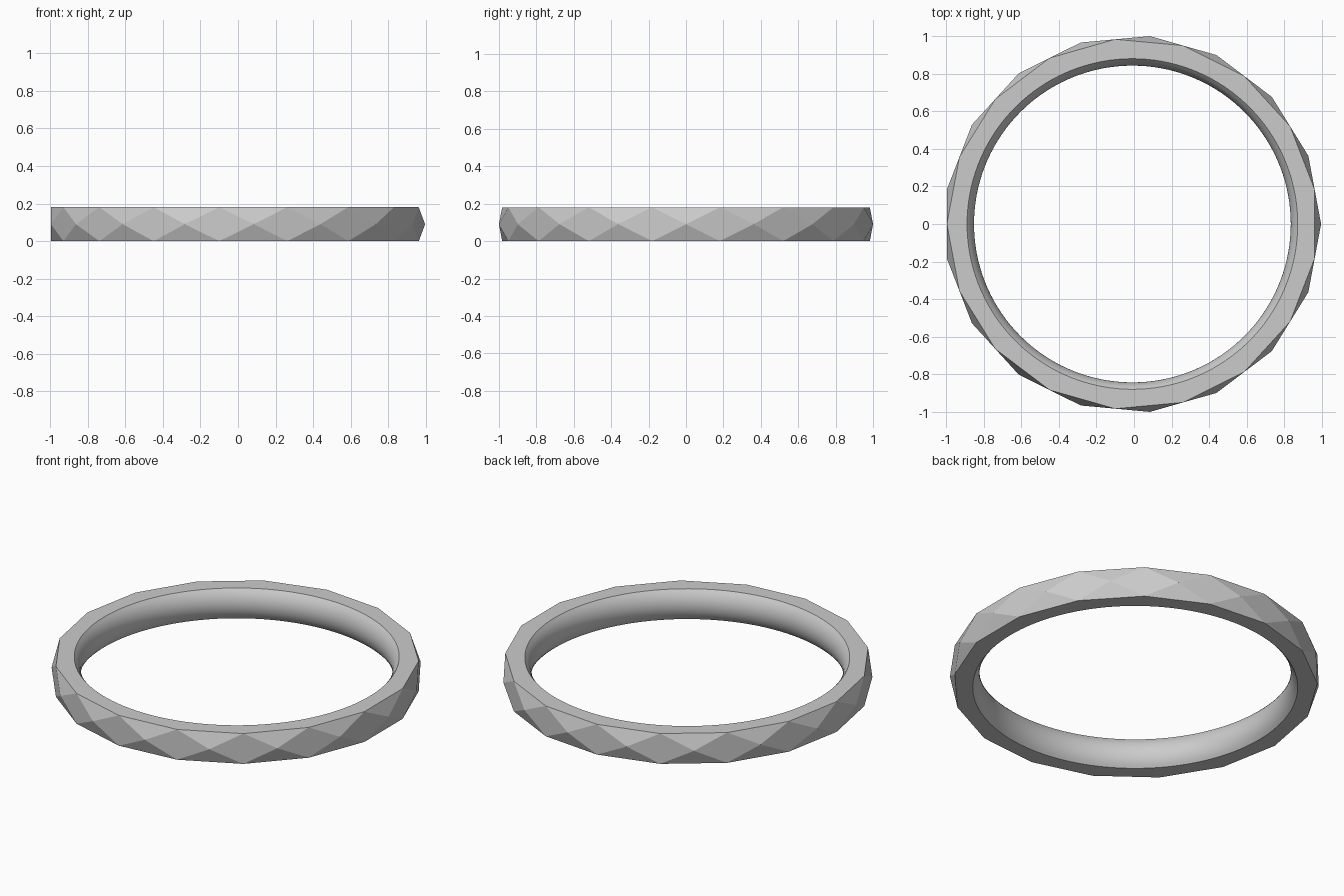
import bpy, bmesh
from math import cos, sin, pi, sqrt

cube = bpy.data.objects.get("Cube")
if cube:
    bpy.data.objects.remove(cube)

SIDES, SUB = 17, 8            # facets around, bore steps per facet
HEIGHT, OUTER = 0.181, 1.0043
CENTRE_X = -0.0085            # odd facet count shifts the bounding box
RIM, BORE = 0.88, 0.843       # bore radius at the rims and at mid height
BANDS = 12

metal = bpy.data.materials.new("grey metal")
metal.use_nodes = True
grey = (0.6, 0.6, 0.6, 1)
metal.diffuse_color = grey
metal.node_tree.nodes["Principled BSDF"].inputs["Base Color"].default_value = grey

bm = bmesh.new()


def ring(radius, z, count, turn=0.0):
    """Closed ring of vertices, turned by a fraction of a step."""
    step = 2 * pi / count
    return [bm.verts.new((CENTRE_X + radius * cos((i + turn) * step),
                          radius * sin((i + turn) * step), z)) for i in range(count)]


# Faceted outside: upright diamonds with tilted triangles between them
flat_radius = OUTER * cos(pi / SIDES)
middle = ring(OUTER, HEIGHT / 2, SIDES)
bottom = ring(flat_radius, 0, SIDES, 0.5)
top = ring(flat_radius, HEIGHT, SIDES, 0.5)
for i in range(SIDES):
    j = (i + 1) % SIDES
    bm.faces.new((middle[i], bottom[i], middle[j], top[i]))
    bm.faces.new((middle[j], top[j], top[i]))
    bm.faces.new((middle[j], bottom[i], bottom[j]))

# Rounded bore, bulging inward along a circular arc
half, sag = HEIGHT / 2, RIM - BORE
arc = (half ** 2 + sag ** 2) / (2 * sag)
bore = []
for k in range(BANDS + 1):
    z = HEIGHT * k / BANDS
    radius = BORE + arc - sqrt(arc ** 2 - (z - half) ** 2)
    bore.append(ring(radius, z, SIDES * SUB))
count = SIDES * SUB
for low, high in zip(bore, bore[1:]):
    for i in range(count):
        j = (i + 1) % count
        face = bm.faces.new((low[i], high[i], high[j], low[j]))
        face.smooth = True

# Flat rims joining the outer polygon to the bore circle
for outer, inner in ((bottom, bore[0]), (top, bore[-1])):
    for i in range(SIDES):
        start = i * SUB + SUB // 2
        curve = [inner[(start + s) % count] for s in range(SUB + 1)]
        bm.faces.new([outer[i], outer[(i + 1) % SIDES]] + curve[::-1])

bmesh.ops.recalc_face_normals(bm, faces=bm.faces)
for edge in bm.edges:
    if len(edge.link_faces) == 2 and edge.calc_face_angle() > 0.35:
        edge.smooth = False

mesh = bpy.data.meshes.new("faceted_ring")
bm.to_mesh(mesh)
bm.free()
mesh.materials.append(metal)
band = bpy.data.objects.new("faceted_ring", mesh)
bpy.context.collection.objects.link(band)
